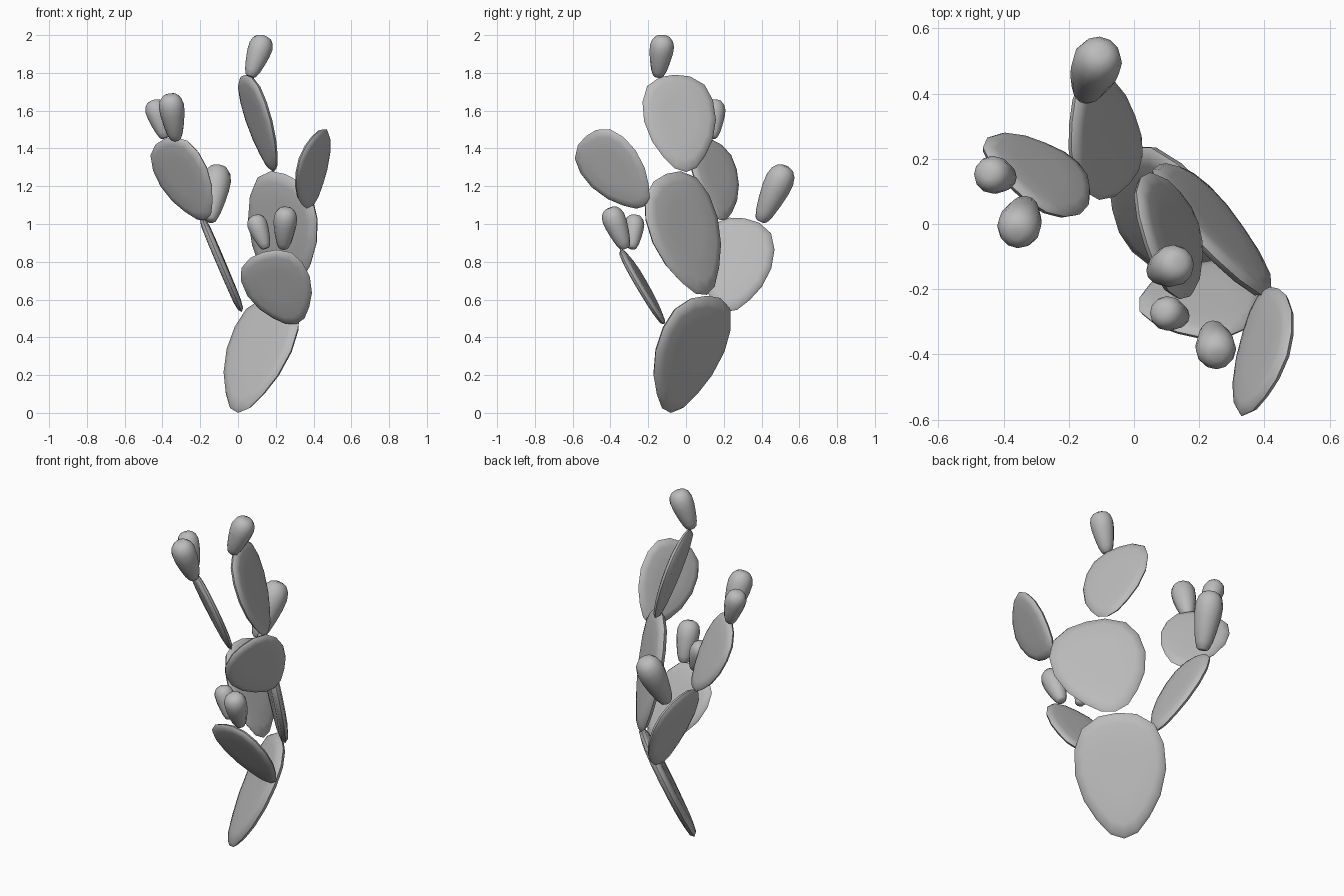
import bpy, bmesh, math
from mathutils import Vector, Matrix

cube = bpy.data.objects.get("Cube")
if cube:
    bpy.data.objects.remove(cube, do_unlink=True)

GREY = (0.5, 0.5, 0.5, 1)
mat = bpy.data.materials.new("plain grey")
mat.use_nodes = True
mat.diffuse_color = GREY
mat.node_tree.nodes["Principled BSDF"].inputs["Base Color"].default_value = GREY


def loft(name, rings, matrix):
    """Skin a stack of equal rings, close both ends and place the result."""
    bm = bmesh.new()
    loops = [[bm.verts.new(p) for p in ring] for ring in rings]
    n = len(loops[0])
    for a, b in zip(loops, loops[1:]):
        for i in range(n):
            j = (i + 1) % n
            bm.faces.new((a[i], a[j], b[j], b[i]))
    bm.faces.new(loops[0][::-1])
    bm.faces.new(loops[-1])
    bm.transform(matrix)
    bmesh.ops.recalc_face_normals(bm, faces=bm.faces)
    mesh = bpy.data.meshes.new(name)
    bm.to_mesh(mesh)
    bm.free()
    mesh.materials.append(mat)
    obj = bpy.data.objects.new(name, mesh)
    bpy.context.collection.objects.link(obj)
    bpy.ops.object.select_all(action='DESELECT')
    obj.select_set(True)
    bpy.context.view_layer.objects.active = obj
    bpy.ops.object.shade_smooth_by_angle(angle=math.radians(65))


def frame(base, tip, side):
    """Matrix with z running base to tip, x along side; also the length."""
    base, axis = Vector(base), Vector(tip) - Vector(base)
    z = axis.normalized()
    x = Vector(side)
    x = (x - z * x.dot(z)).normalized()
    rot = Matrix((x, z.cross(x), z)).transposed().to_4x4()
    return Matrix.Translation(base) @ rot, axis.length


# Egg-shaped half outline of a pad: (height, half width)
HALF = [(0.04, 0.3), (0.16, 0.58), (0.32, 0.84), (0.53, 1), (0.73, 0.98),
        (0.89, 0.8), (0.98, 0.42)]
OUTLINE = ([(0, 0)] + [(w, t) for t, w in HALF] + [(0, 1)]
           + [(-w, t) for t, w in reversed(HALF)])
# Nearly flat section of a pad with a rounded rim: (outline scale, offset)
DOME = [(0.45, -1), (0.8, -0.92), (0.95, -0.62), (1, 0),
        (0.95, 0.62), (0.8, 0.92), (0.45, 1)]


def pad(name, base, tip, side, width):
    matrix, length = frame(base, tip, side)
    mid, thick = 0.58, 0.042 * length
    rings = [[(u * s * width / 2, d * thick, (mid + (t - mid) * s) * length)
              for u, t in OUTLINE] for s, d in DOME]
    loft(name, rings, matrix)


# Blunt fruit profile: (height, radius)
FRUIT = [(0, 0.3), (0.03, 0.45), (0.15, 0.64), (0.35, 0.82), (0.58, 0.97),
         (0.76, 1), (0.89, 0.86), (0.97, 0.6), (1, 0.3)]


def fruit(name, base, tip, radius):
    matrix, length = frame(base, tip, (1, 0, 0))
    angles = [math.tau * i / 12 for i in range(12)]
    rings = [[(r * radius * math.cos(a), r * radius * math.sin(a), t * length)
              for a in angles] for t, r in FRUIT]
    loft(name, rings, matrix)


# Flat pads, from the ground up
pad("base_pad", (0, -0.08, 0), (0.21, 0.11, 0.62), (0.3, -0.36, -0.06), 0.495)
pad("middle_pad", (0.22, 0.11, 0.625), (0.25, -0.105, 1.265), (0.36, -0.35, -0.1), 0.51)
pad("top_pad", (0.19, 0, 1.275), (0.04, -0.06, 1.79), (0.12, -0.38, 0), 0.4)
pad("upper_left_pad", (0.39, -0.215, 1.095), (0.4, -0.53, 1.465), (0.18, 0.26, 0.18), 0.35)
pad("front_pad", (0.31, -0.12, 0.47), (0.13, -0.33, 0.85), (0.28, -0.09, 0.1), 0.36)
pad("rear_pad", (0.02, 0.21, 0.535), (-0.19, 0.31, 1.03), (0.03, 0.38, -0.06), 0.385)
pad("upper_right_pad", (-0.17, 0.18, 1.02), (-0.39, 0.13, 1.45), (0.25, -0.25, 0.09), 0.36)

# Fruits sitting on the pad rims
fruit("top_fruit", (0.065, -0.148, 1.78), (0.14, -0.12, 1.995), 0.064)
fruit("right_outer_fruit", (-0.385, 0.14, 1.455), (-0.45, 0.155, 1.655), 0.058)
fruit("right_inner_fruit", (-0.33, 0.06, 1.445), (-0.36, -0.03, 1.685), 0.067)
fruit("rear_fruit", (-0.15, 0.395, 1.015), (-0.1, 0.53, 1.305), 0.076)
fruit("front_small_fruit", (0.148, -0.285, 0.87), (0.085, -0.27, 1.045), 0.053)
fruit("front_large_fruit", (0.24, -0.32, 0.87), (0.255, -0.405, 1.085), 0.062)
